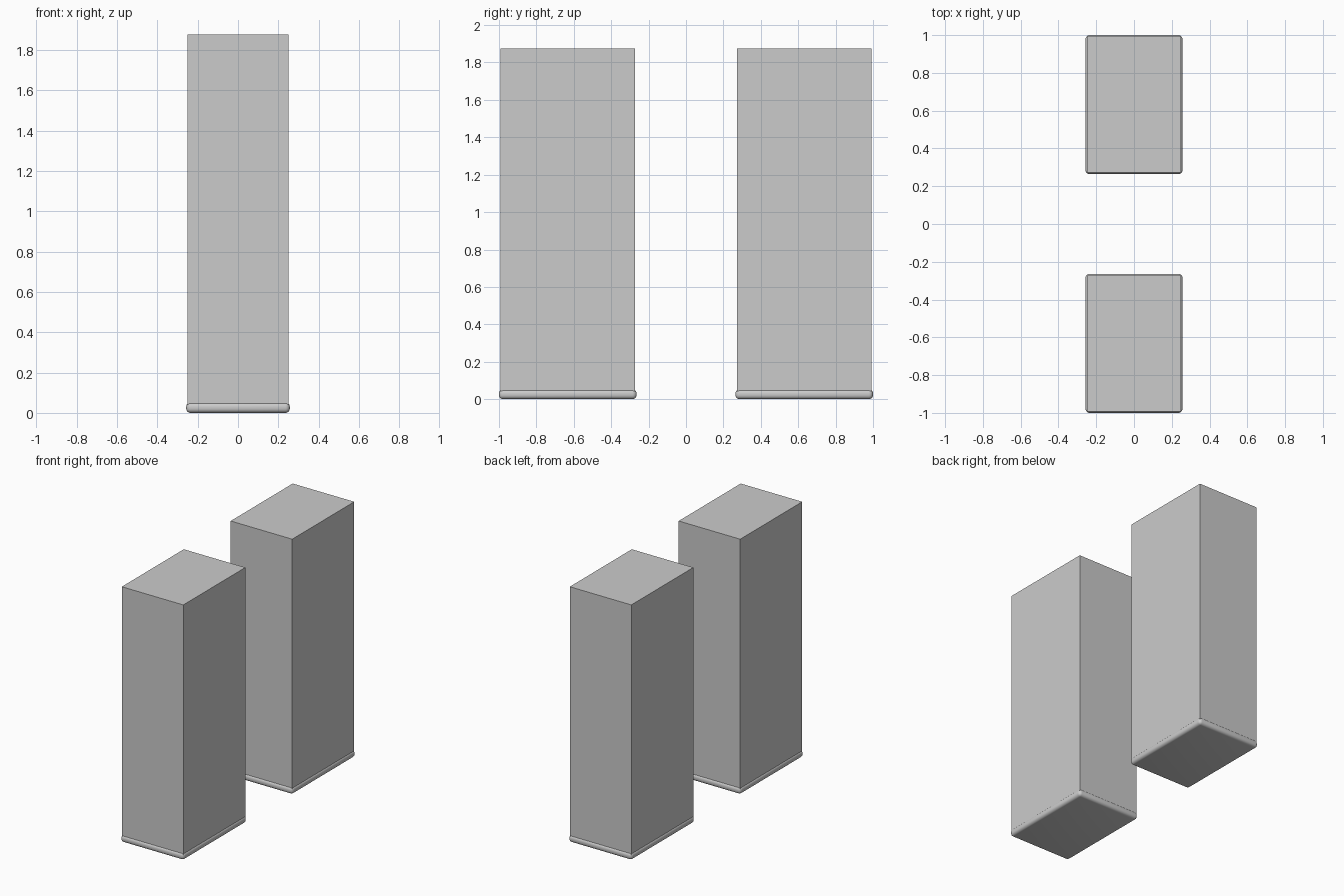
import bpy

if "Cube" in bpy.data.objects:
    bpy.data.objects.remove(bpy.data.objects["Cube"])


def box(name, y, z0, z1, half_x, half_y):
    bpy.ops.mesh.primitive_cube_add(size=1, location=(0, y, (z0 + z1) / 2))
    ob = bpy.context.object
    ob.name = name
    ob.scale = (2 * half_x, 2 * half_y, z1 - z0)
    bpy.ops.object.transform_apply(location=False, rotation=False, scale=True)
    return ob


for label, side in (("front", -1), ("back", 1)):
    y = side * 0.632
    # Tall plain block
    box(label + "_block", y, 0.03, 1.875, 0.25, 0.36)
    # Rounded plinth at the foot
    plinth = box(label + "_plinth", y, 0.0, 0.052, 0.257, 0.368)
    bevel = plinth.modifiers.new("rounding", 'BEVEL')
    bevel.width = 0.022
    bevel.segments = 5
    bpy.ops.object.modifier_apply(modifier=bevel.name)
    bpy.ops.object.shade_smooth_by_angle()
